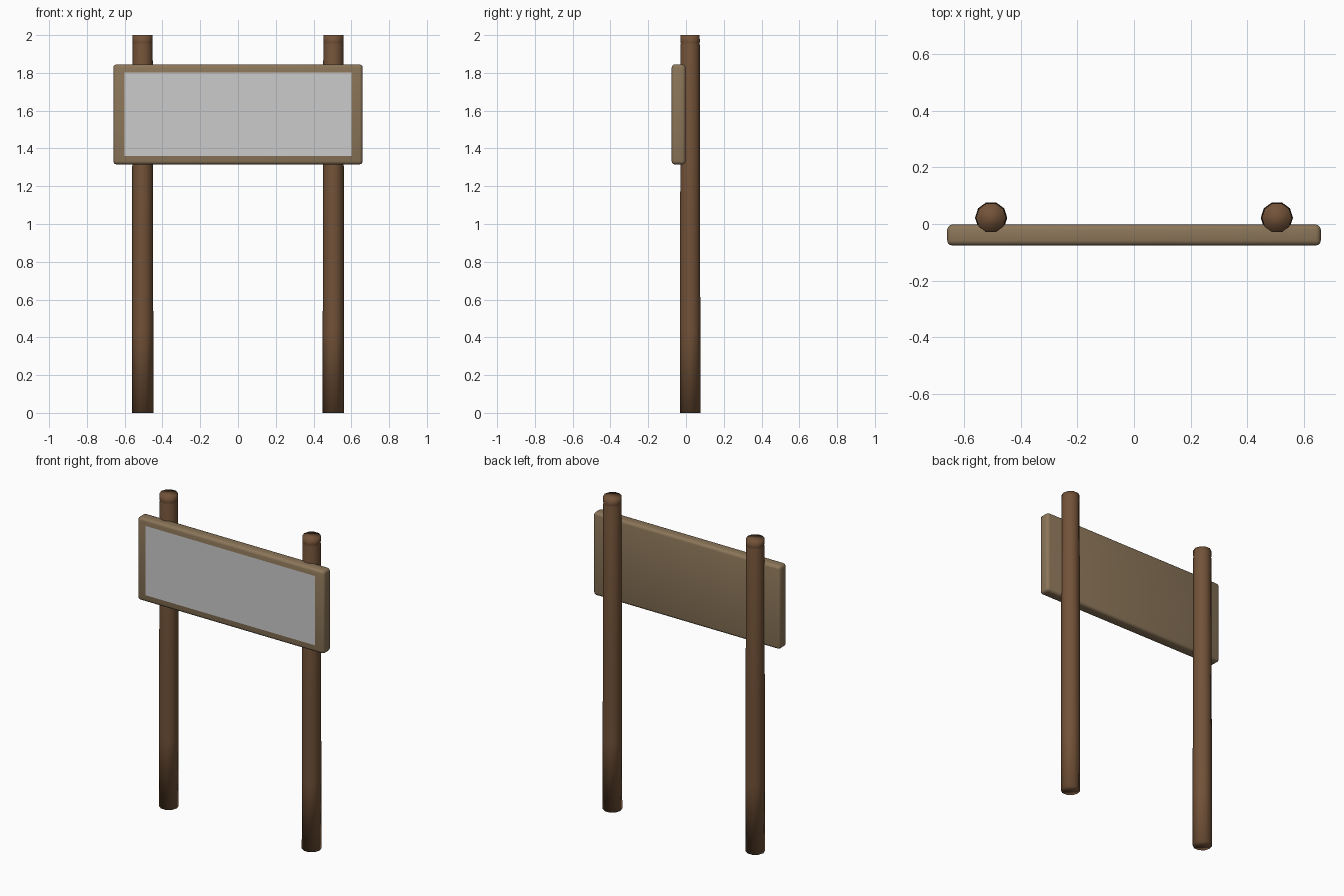
import bpy, bmesh, math

if "Cube" in bpy.data.objects:
    bpy.data.objects.remove(bpy.data.objects["Cube"])


def material(name, rgb):
    m = bpy.data.materials.new(name)
    m.diffuse_color = (*rgb, 1)
    m.use_nodes = True
    m.node_tree.nodes["Principled BSDF"].inputs["Base Color"].default_value = m.diffuse_color
    return m


POST = material("dark_wood", (0.17, 0.085, 0.04))
BOARD = material("light_wood", (0.26, 0.18, 0.10))


def make_object(name, bm, mat=None):
    bmesh.ops.recalc_face_normals(bm, faces=bm.faces)
    me = bpy.data.meshes.new(name)
    bm.to_mesh(me)
    bm.free()
    ob = bpy.data.objects.new(name, me)
    bpy.context.collection.objects.link(ob)
    if mat:
        me.materials.append(mat)
    return ob


def make_post(name, x, y, sides=10):
    # Tapered round post with a shallow ring cut below the top
    profile = [(0.057, 0), (0.0565, 0.44), (0.0555, 1.0), (0.0535, 1.95),
               (0.052, 1.956), (0.0535, 1.962), (0.0533, 2.0)]
    bm = bmesh.new()
    rings = []
    for r, z in profile:
        rings.append([bm.verts.new((x + r * math.cos(2 * math.pi * i / sides),
                                    y + r * math.sin(2 * math.pi * i / sides), z))
                      for i in range(sides)])
    for a, b in zip(rings, rings[1:]):
        for i in range(sides):
            j = (i + 1) % sides
            bm.faces.new((a[i], a[j], b[j], b[i]))
    bm.faces.new(rings[0])
    bm.faces.new(rings[-1])
    for f in bm.faces:
        f.smooth = True
    return make_object(name, bm, POST)


for side, x in (("left", -0.505), ("right", 0.505)):
    make_post(side + "_post", x, 0.022)

# Sign board with rounded edges
bm = bmesh.new()
bmesh.ops.create_cube(bm, size=1)
bmesh.ops.scale(bm, vec=(1.32, 0.074, 0.53), verts=bm.verts)
bmesh.ops.bevel(bm, geom=bm.edges[:], offset=0.018, segments=3,
                profile=0.5, affect='EDGES')
bmesh.ops.translate(bm, vec=(0, -0.039, 1.58), verts=bm.verts)
board = make_object("sign_board", bm, BOARD)
bpy.context.view_layer.objects.active = board
board.select_set(True)
bpy.ops.object.shade_smooth_by_angle(angle=math.radians(40))

# Blank grey face panel, just proud of the board
bm = bmesh.new()
bm.faces.new([bm.verts.new((x, -0.0775, z)) for x, z in
              ((-0.60, 1.36), (0.60, 1.36), (0.60, 1.803), (-0.60, 1.803))])
panel = make_object("face_panel", bm)
if panel.data.polygons[0].normal.y > 0:
    panel.data.flip_normals()
